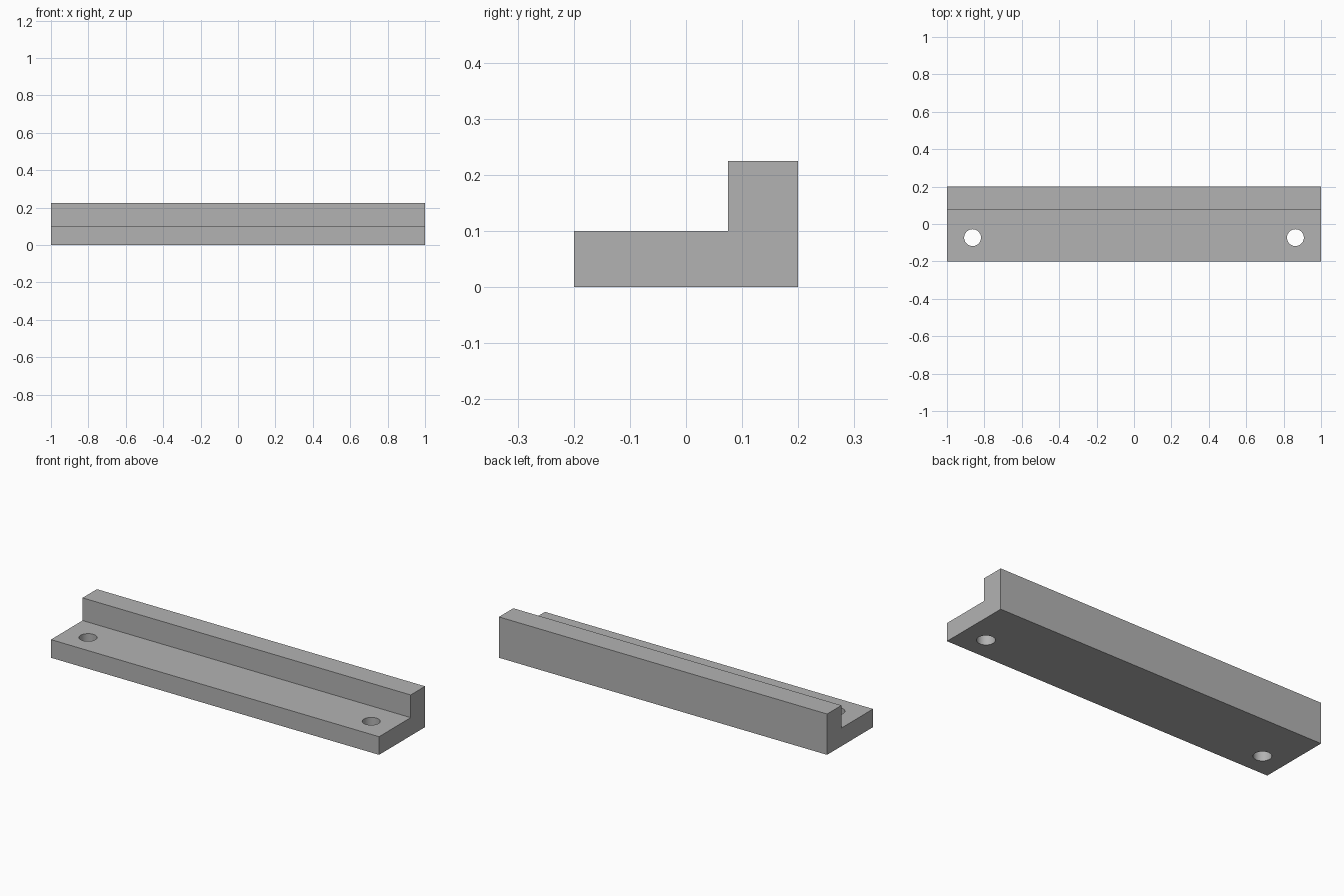
import bpy
import bmesh

cube = bpy.data.objects.get("Cube")
if cube:
    bpy.data.objects.remove(cube, do_unlink=True)

LENGTH = 2.0
HOLE_X, HOLE_Y, HOLE_R = 0.863, -0.073, 0.045

grey = bpy.data.materials.new("plain grey")
grey.use_nodes = True
colour = (0.45, 0.45, 0.45, 1)
grey.diffuse_color = colour
grey.node_tree.nodes["Principled BSDF"].inputs["Base Color"].default_value = colour


def add_object(name, bm):
    mesh = bpy.data.meshes.new(name)
    bmesh.ops.recalc_face_normals(bm, faces=bm.faces)
    bm.to_mesh(mesh)
    bm.free()
    mesh.materials.append(grey)
    obj = bpy.data.objects.new(name, mesh)
    bpy.context.collection.objects.link(obj)
    return obj


# L-shaped rail: side profile (y, z) extruded along x
profile = [(-0.2, 0), (0.2, 0), (0.2, 0.225), (0.075, 0.225), (0.075, 0.1), (-0.2, 0.1)]
bm = bmesh.new()
end = bm.faces.new([bm.verts.new((-LENGTH / 2, y, z)) for y, z in profile])
swept = bmesh.ops.extrude_face_region(bm, geom=[end])["geom"]
bmesh.ops.translate(bm, vec=(LENGTH, 0, 0),
                    verts=[v for v in swept if isinstance(v, bmesh.types.BMVert)])
rail = add_object("angle_rail", bm)

# Mounting holes through the base flange
for side, sign in (("left", 1), ("right", -1)):
    bm = bmesh.new()
    bmesh.ops.create_cone(bm, cap_ends=True, segments=48, radius1=HOLE_R,
                          radius2=HOLE_R, depth=0.4)
    cutter = add_object(side + "_hole_cutter", bm)
    cutter.location = (sign * HOLE_X, HOLE_Y, 0.05)
    cutter.hide_render = True
    cutter.hide_viewport = True
    cutter.display_type = 'WIRE'
    cut = rail.modifiers.new(side + "_hole", 'BOOLEAN')
    cut.operation = 'DIFFERENCE'
    cut.solver = 'EXACT'
    cut.object = cutter

# Smooth hole walls, crisp flat edges
bpy.context.view_layer.objects.active = rail
rail.select_set(True)
for modifier in list(rail.modifiers):
    bpy.ops.object.modifier_apply(modifier=modifier.name)
bpy.ops.object.shade_smooth_by_angle(angle=0.6)
